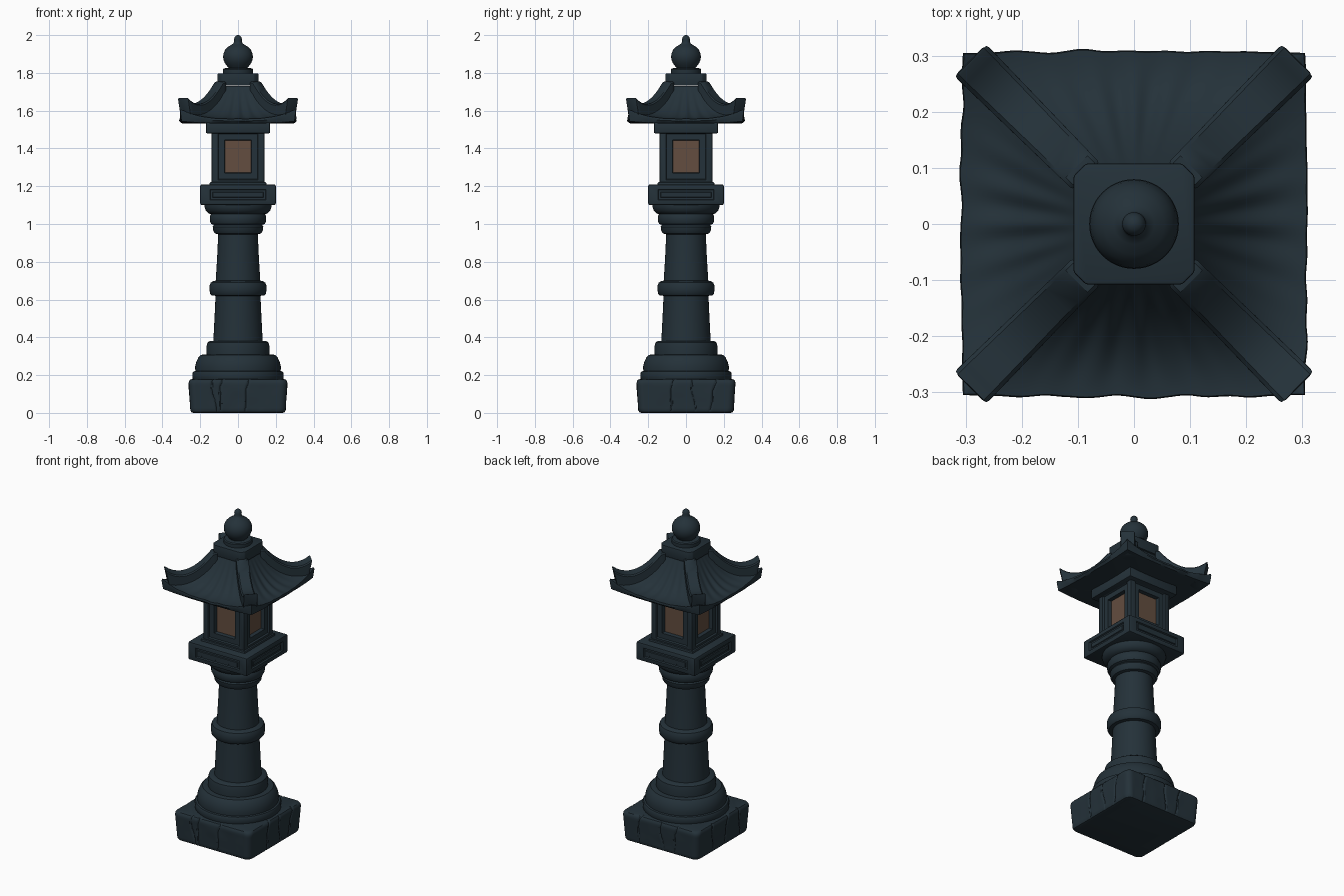
import bpy, bmesh, math
from mathutils import Vector, Matrix, noise

if "Cube" in bpy.data.objects:
    bpy.data.objects.remove(bpy.data.objects["Cube"])


def material(name, rgb):
    m = bpy.data.materials.new(name)
    m.diffuse_color = (*rgb, 1)
    m.use_nodes = True
    m.node_tree.nodes["Principled BSDF"].inputs["Base Color"].default_value = m.diffuse_color
    return m


STONE = material("dark_slate_stone", (0.0175, 0.031, 0.041))
PANE = material("brown_window", (0.125, 0.075, 0.05))


def finish(name, bm, mats=(STONE,)):
    bmesh.ops.recalc_face_normals(bm, faces=bm.faces)
    me = bpy.data.meshes.new(name)
    bm.to_mesh(me)
    bm.free()
    for m in mats:
        me.materials.append(m)
    ob = bpy.data.objects.new(name, me)
    bpy.context.collection.objects.link(ob)
    return ob


def loft(bm, rings):
    """Skin closed rings of points and cap both ends."""
    rows = [[bm.verts.new(p) for p in ring] for ring in rings]
    for a, b in zip(rows, rows[1:]):
        n = len(a)
        for i in range(n):
            bm.faces.new((a[i], a[(i + 1) % n], b[(i + 1) % n], b[i]))
    bm.faces.new(rows[0][::-1])
    bm.faces.new(rows[-1])


def lathe(name, profile, sides=64):
    bm = bmesh.new()
    loft(bm, [[(r * math.cos(a), r * math.sin(a), z)
               for a in (2 * math.pi * i / sides for i in range(sides))]
              for r, z in profile])
    return finish(name, bm)


def square_ring(h, r, z, n, shape):
    """Rounded square; shape(u, z, side) gives extra outward and upward shift."""
    pts = []
    for k in range(4):
        for i in range(n):
            u = -1 + 2 * i / n
            dh, dz = shape(u, z, k)
            p = Vector((u * h, -h))
            q = Vector([max(r - h, min(h - r, c)) for c in p])
            d = p - q
            if d.length > 1e-6 and r > 0:
                p = q + d.normalized() * r
            p.y -= dh
            pts.append(Matrix.Rotation(k * math.pi / 2, 3, 'Z') @ Vector((p.x, p.y, z + dz)))
    return pts


def box(name, h, z0, z1, bevel=0.007, corner=0.0, steps=(), squeeze=1.0, mats=(STONE,)):
    """Square block; steps are (thickness, depth) insets carved in its four sides."""
    bm = bmesh.new()
    bmesh.ops.create_cube(bm, size=1)
    for v in bm.verts:
        v.co = (v.co.x * 2 * h, v.co.y * 2 * h, z0 + (v.co.z + 0.5) * (z1 - z0))
    if corner:
        up = [e for e in bm.edges if abs(e.verts[0].co.z - e.verts[1].co.z) > 1e-4]
        bmesh.ops.bevel(bm, geom=up, offset=corner, segments=1, affect='EDGES')
    bmesh.ops.bevel(bm, geom=list(bm.edges), offset=bevel, segments=2, profile=0.5, affect='EDGES')
    bm.normal_update()
    if steps:
        walls = sorted((f for f in bm.faces if abs(f.normal.z) < 0.1),
                       key=lambda f: -f.calc_area())[:4]
        for j, (t, d) in enumerate(steps):
            bmesh.ops.inset_individual(bm, faces=walls, thickness=t, depth=d, use_even_offset=True)
            if j == 0:
                for f in walls:
                    side = Vector((0, 0, 1)).cross(f.normal)
                    for v in f.verts:
                        v.co -= side * v.co.dot(side) * (1 - squeeze)
        if len(mats) > 1:
            for f in walls:
                f.material_index = 1
    return finish(name, bm, mats)


# Cracked square plinth: grooves pressed into the sides along slanted lines
CRACKS = [[(-0.50, -0.5), (-0.36, 0.3), (0.17, 0.5)], [(-0.30, 0.4), (0.15, -0.4), (0.55, 0.8)],
          [(-0.55, 0.5), (0.05, -0.3), (0.40, 0.6)], [(-0.40, -0.4), (0.10, 0.5), (0.60, -0.6)]]


def plinth_shape(u, z, k):
    if abs(u) > 0.85:
        return 0, 0
    g = sum(math.exp(-((u - c - s * (z - 0.09) - 0.02 * math.sin(40 * z)) / 0.016) ** 2)
            for c, s in CRACKS[k])
    n = noise.noise((u * 3, z * 12, k * 5.0))
    return (-0.007 * min(g, 1) + 0.003 * n * (1 - u * u)) * min(1, z / 0.02), 0


bm = bmesh.new()
side = [(0.235, 0), (0.247, 0.004), (0.252, 0.014)]
side += [(0.252 + 0.009 * i / 12, 0.014 + 0.142 * i / 12) for i in range(1, 13)]
side += [(0.259, 0.168), (0.253, 0.176), (0.24, 0.18)]
loft(bm, [square_ring(h, 0.035, z, 110, plinth_shape) for h, z in side])
finish("plinth", bm)

# Round stepped foot
lathe("foot", [(0.235, 0.17), (0.24, 0.18), (0.241, 0.21), (0.236, 0.219), (0.226, 0.222),
               (0.227, 0.245), (0.221, 0.27), (0.209, 0.295), (0.197, 0.307), (0.18, 0.309),
               (0.166, 0.309), (0.167, 0.35), (0.162, 0.372), (0.15, 0.38), (0.12, 0.382)])

# Tapered shaft with middle band
lathe("shaft", [(0.131, 0.375), (0.127, 0.45), (0.122, 0.55), (0.119, 0.62), (0.14, 0.622),
                (0.148, 0.632), (0.151, 0.655), (0.15, 0.675), (0.144, 0.69), (0.132, 0.697),
                (0.118, 0.70), (0.113, 0.78), (0.108, 0.87), (0.105, 0.96)])

# Stacked rings under the platform
lathe("collar", [(0.104, 0.945), (0.122, 0.95), (0.131, 0.965), (0.134, 0.985), (0.128, 0.995),
                 (0.142, 1.0), (0.149, 1.015), (0.149, 1.04), (0.143, 1.052), (0.155, 1.056),
                 (0.17, 1.07), (0.177, 1.09), (0.177, 1.105)])

# Platform with carved side panels
box("platform", 0.2, 1.10, 1.21, 0.009,
    steps=[(0.018, 0), (0.004, -0.008), (0.009, 0), (0.003, 0.005)], squeeze=0.86)

# Lamp house with recessed windows on four sides
box("lamp_house", 0.14, 1.20, 1.515, 0.006, mats=(STONE, PANE),
    steps=[(0.028, 0), (0.004, -0.010), (0.031, 0), (0.003, -0.022)])
box("lamp_house_sill", 0.15, 1.195, 1.222, 0.006)
box("roof_support", 0.17, 1.48, 1.54, 0.007)


# Curved roof: concave slopes, lifted corners, faint flutes
def slope(h):
    t = max(0, min(1, (h - 0.10) / 0.205))
    return 1.557 + 0.173 * (1 - t) ** 2.2


def lift(u, t):
    return 0.05 * abs(u) ** 3 * t * t


def roof_shape(t, top):
    def shape(u, z, k):
        if not top:
            return 0.003 * noise.noise((u * 4, k * 7.0, 1)) * (1 - u * u), 0.01 * abs(u) ** 3
        flute = math.cos(2 * math.pi * u / 0.27) * max(0, 1 - 1.4 * abs(u))
        edge = 0.004 * (1 - u * u) + 0.006 * noise.noise((u * 5, k * 7.0, 0)) * (1 - u ** 4)
        return edge * t ** 4, lift(u, t) + 0.006 * flute * math.sin(math.pi * min(t, 0.92))
    return shape


bm = bmesh.new()
rings = [square_ring(h, 0, z, 64, roof_shape(1, False))
         for h, z in [(0.14, 1.532), (0.29, 1.532), (0.299, 1.534)]]
rings.append(square_ring(0.305, 0, 1.545, 64, roof_shape(1, True)))
for i in range(17):
    t = 1 - i / 16
    h = 0.10 + 0.205 * t
    rings.append(square_ring(h - (0.002 if i == 0 else 0), 0, slope(h), 64, roof_shape(t, True)))
loft(bm, rings)
finish("roof", bm)

# Four upswept corner ridges
for k in range(4):
    bm = bmesh.new()
    rings = []
    for i in range(13):
        t = i / 12
        d = 0.085 + 0.207 * t
        top = slope(d) + lift(1, t) + 0.026 + 0.036 * t ** 4
        low = top - 0.06 - 0.066 * t ** 2
        dl = d - 0.018 * t
        w = 0.034 + 0.006 * t
        c = 0.007
        prof = [(dl, -w, low), (dl, w, low), (d, w, top - c), (d, w - c, top),
                (d, c - w, top), (d, -w, top - c)]
        rings.append([Matrix.Rotation(math.pi / 4 + k * math.pi / 2, 3, 'Z')
                      @ Vector((a * math.sqrt(2), b, z)) for a, b, z in prof])
    loft(bm, rings)
    ends = [e for f in bm.faces if len(f.verts) == 6 for e in f.edges]
    bmesh.ops.bevel(bm, geom=ends, offset=0.006, segments=2, profile=0.5, affect='EDGES')
    finish("corner_ridge_%d" % (k + 1), bm)

# Roof cap and finial
box("roof_cap", 0.108, 1.732, 1.798, 0.005, corner=0.022)
lathe("finial", [(0.079, 1.79), (0.08, 1.797), (0.08, 1.818), (0.075, 1.824), (0.05, 1.826),
                 (0.058, 1.836), (0.07, 1.852), (0.077, 1.87), (0.079, 1.888), (0.076, 1.905),
                 (0.068, 1.922), (0.054, 1.937), (0.036, 1.948), (0.024, 1.956), (0.02, 1.966),
                 (0.021, 1.978), (0.018, 1.99), (0.011, 1.997), (0.003, 2.0)], 48)

# Smooth shading that keeps hard edges
for ob in bpy.context.scene.objects:
    ob.select_set(True)
    bpy.context.view_layer.objects.active = ob
bpy.ops.object.shade_smooth_by_angle(angle=math.radians(35))
